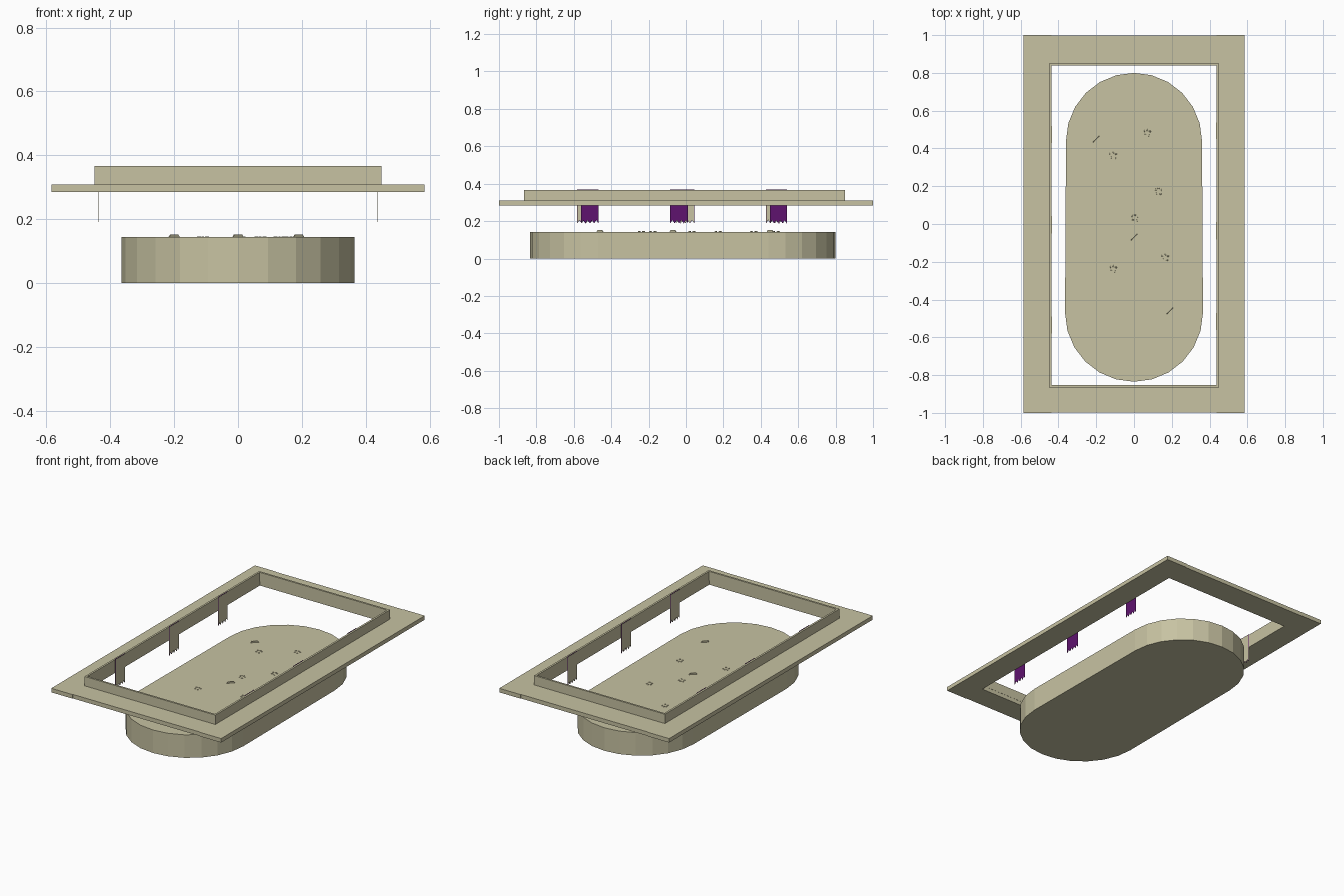
import bpy, bmesh, math
from mathutils import Vector, Matrix

if "Cube" in bpy.data.objects:
    bpy.data.objects.remove(bpy.data.objects["Cube"])


def mat(name, rgb):
    m = bpy.data.materials.new(name)
    m.diffuse_color = (*rgb, 1)
    m.use_nodes = True
    m.node_tree.nodes["Principled BSDF"].inputs["Base Color"].default_value = m.diffuse_color
    return m


STONE = mat("pale_olive", (0.57, 0.54, 0.36))
PURPLE = mat("purple_cloth", (0.114, 0.006, 0.156))


def finish(name, bm, material):
    me = bpy.data.meshes.new(name)
    bm.to_mesh(me)
    bm.free()
    me.materials.append(material)
    ob = bpy.data.objects.new(name, me)
    bpy.context.collection.objects.link(ob)
    return ob


def add_box(bm, x0, x1, y0, y1, z0, z1):
    size = Matrix.Diagonal((x1 - x0, y1 - y0, z1 - z0, 1))
    place = Matrix.Translation(((x0 + x1) / 2, (y0 + y1) / 2, (z0 + z1) / 2))
    bmesh.ops.create_cube(bm, size=1, matrix=place @ size)


def add_prism(bm, points, offset):
    """Solid from a closed outline of 3D points swept along offset."""
    face = bm.faces.new([bm.verts.new(p) for p in points])
    res = bmesh.ops.extrude_face_region(bm, geom=[face], use_keep_orig=True)
    bmesh.ops.translate(bm, vec=offset,
                        verts=[v for v in res["geom"] if isinstance(v, bmesh.types.BMVert)])
    bmesh.ops.recalc_face_normals(bm, faces=bm.faces)


# Rounded slab on the ground
outline = []
for cy, r, start in ((0.44, 0.36, 0), (-0.47, 0.365, math.pi)):
    for i in range(13):
        a = start + math.pi * i / 12
        outline.append((r * math.cos(a), cy + r * math.sin(a), 0))
bm = bmesh.new()
add_prism(bm, outline, (0, 0, 0.143))
finish("rounded_slab", bm, STONE)

# Pebble clusters on the slab
bm = bmesh.new()
for cx, cy in ((0.07, 0.48), (-0.11, 0.36), (0.13, 0.17),
               (0.005, 0.03), (0.165, -0.18), (-0.11, -0.24)):
    for dx, dy in ((-0.015, 0.012), (0.0, 0.017), (0.015, 0.01), (-0.01, -0.008), (0.01, -0.012)):
        bmesh.ops.create_cone(bm, cap_ends=True, segments=6, radius1=0.006, radius2=0.004,
                              depth=0.006, matrix=Matrix.Translation((cx + dx, cy + dy, 0.143)))
finish("pebble_clusters", bm, STONE)

# Three small diagonal ridges on the slab
bm = bmesh.new()
along = Vector((1, 1, 0)).normalized()
across = Vector((-1, 1, 0)).normalized() * 0.004
for cx, cy in ((-0.2, 0.45), (0, -0.07), (0.19, -0.46)):
    base = Vector((cx, cy, 0)) - across / 2
    pts = [base + along * s + Vector((0, 0, z))
           for s, z in ((-0.026, 0.14), (0.026, 0.14), (0.016, 0.152), (-0.016, 0.152))]
    add_prism(bm, pts, across)
finish("small_ridges", bm, STONE)

# Flat frame: two long rails and two end rails
bm = bmesh.new()
for s in (-1, 1):
    add_box(bm, *sorted((s * 0.438, s * 0.584)), -1, 1, 0.284, 0.309)
add_box(bm, -0.438, 0.438, 0.84, 0.997, 0.284, 0.309)
add_box(bm, -0.438, 0.438, -0.997, -0.854, 0.284, 0.309)
finish("frame_rails", bm, STONE)

# Upright collar around the opening
bm = bmesh.new()
for s in (-1, 1):
    add_box(bm, *sorted((s * 0.438, s * 0.45)), -0.865, 0.85, 0.309, 0.367)
add_box(bm, -0.438, 0.438, 0.838, 0.85, 0.309, 0.367)
add_box(bm, -0.438, 0.438, -0.865, -0.853, 0.309, 0.367)
finish("frame_collar", bm, STONE)


# Ragged hanging straps: purple outside, pale lining inside
def add_strap(bm, x, thick, y0, y1, top, grow):
    pts = [(x, y0 - grow, top), (x, y1 + grow, top)]
    for i in range(9):
        y = y1 + grow + (y0 - y1 - 2 * grow) * i / 8
        pts.append((x, y, (0.19 if i % 2 == 0 else 0.207) - grow))
    add_prism(bm, pts, (thick, 0, 0))


backs, linings = bmesh.new(), bmesh.new()
for s, spans in ((1, ((-0.56, -0.47), (-0.083, 0.01), (0.45, 0.537))),
                 (-1, ((-0.58, -0.49), (-0.05, 0.043), (0.43, 0.52)))):
    for y0, y1 in spans:
        add_strap(backs, s * 0.4375, -s * 0.001, y0, y1, 0.37, 0.002)
        add_strap(linings, s * 0.4363, -s * 0.001, y0, y1, 0.367, 0)
finish("strap_backs", backs, PURPLE)
finish("strap_linings", linings, STONE)
